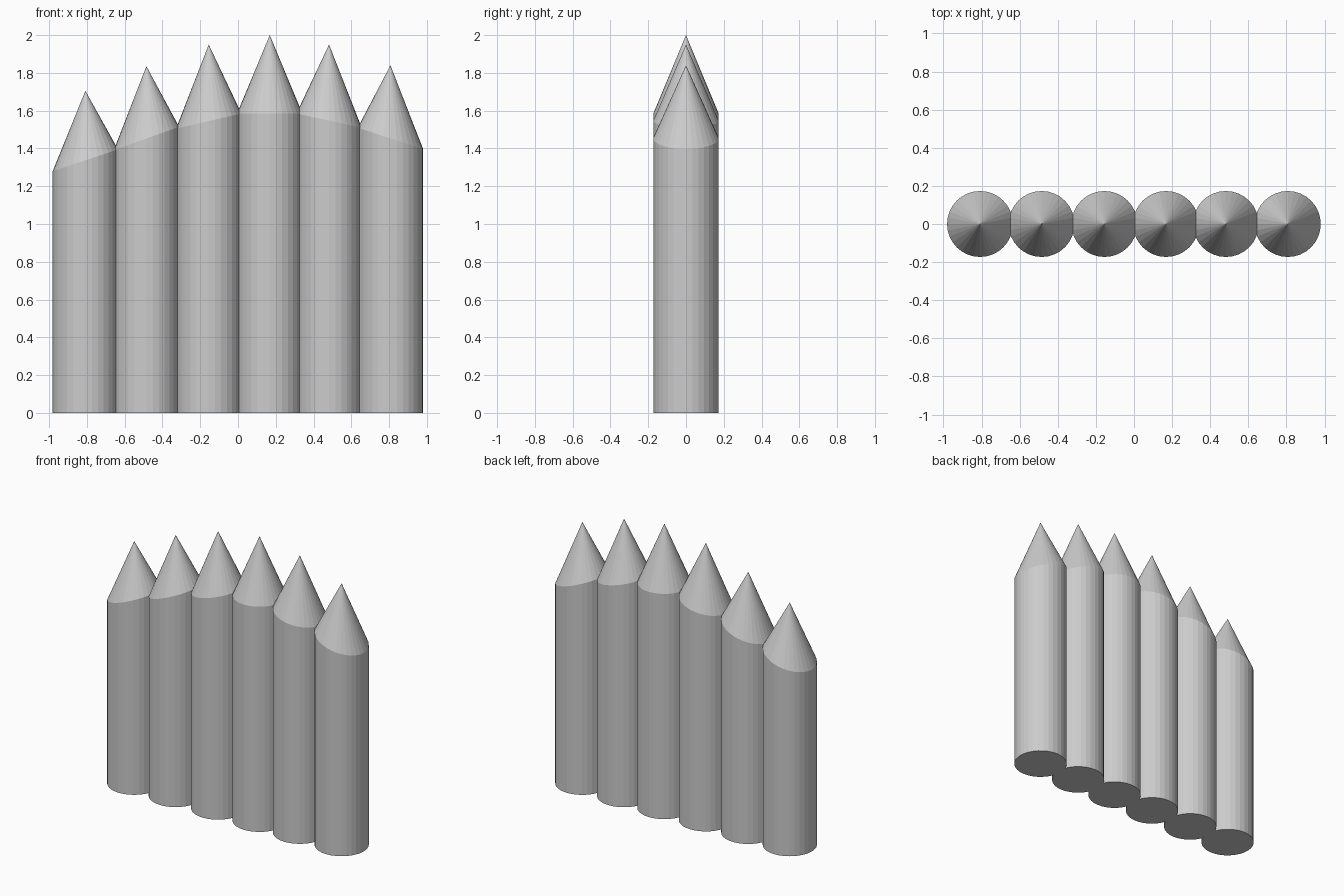
import bpy, bmesh, math

if "Cube" in bpy.data.objects:
    bpy.data.objects.remove(bpy.data.objects["Cube"])

SIDES = 32
RADIUS = 0.173

# centre x, rim height on the left, rim height on the right, tip height
POSTS = [
    (-0.808, 1.28, 1.395, 1.705),
    (-0.485, 1.39, 1.515, 1.835),
    (-0.155, 1.505, 1.585, 1.95),
    (0.168, 1.585, 1.585, 2.0),
    (0.482, 1.585, 1.51, 1.95),
    (0.807, 1.51, 1.397, 1.84),
]


def sharpened_post(name, cx, z_left, z_right, z_tip):
    """Round stake with a sloping rim and a pointed top."""
    bm = bmesh.new()
    base, rim = [], []
    for i in range(SIDES):
        a = 2 * math.pi * i / SIDES
        x, y = RADIUS * math.cos(a), RADIUS * math.sin(a)
        t = (x / RADIUS + 1) / 2
        base.append(bm.verts.new((x, y, 0)))
        rim.append(bm.verts.new((x, y, z_left + (z_right - z_left) * t)))
    tip = bm.verts.new((0, 0, z_tip))
    bm.faces.new(base[::-1])
    for i in range(SIDES):
        j = (i + 1) % SIDES
        bm.faces.new((base[i], base[j], rim[j], rim[i]))
        bm.faces.new((rim[i], rim[j], tip))
    mesh = bpy.data.meshes.new(name)
    bm.to_mesh(mesh)
    bm.free()
    obj = bpy.data.objects.new(name, mesh)
    obj.location.x = cx
    bpy.context.collection.objects.link(obj)


# Row of palisade stakes
for n, post in enumerate(POSTS, 1):
    sharpened_post(f"fence_stake_{n}", *post)
